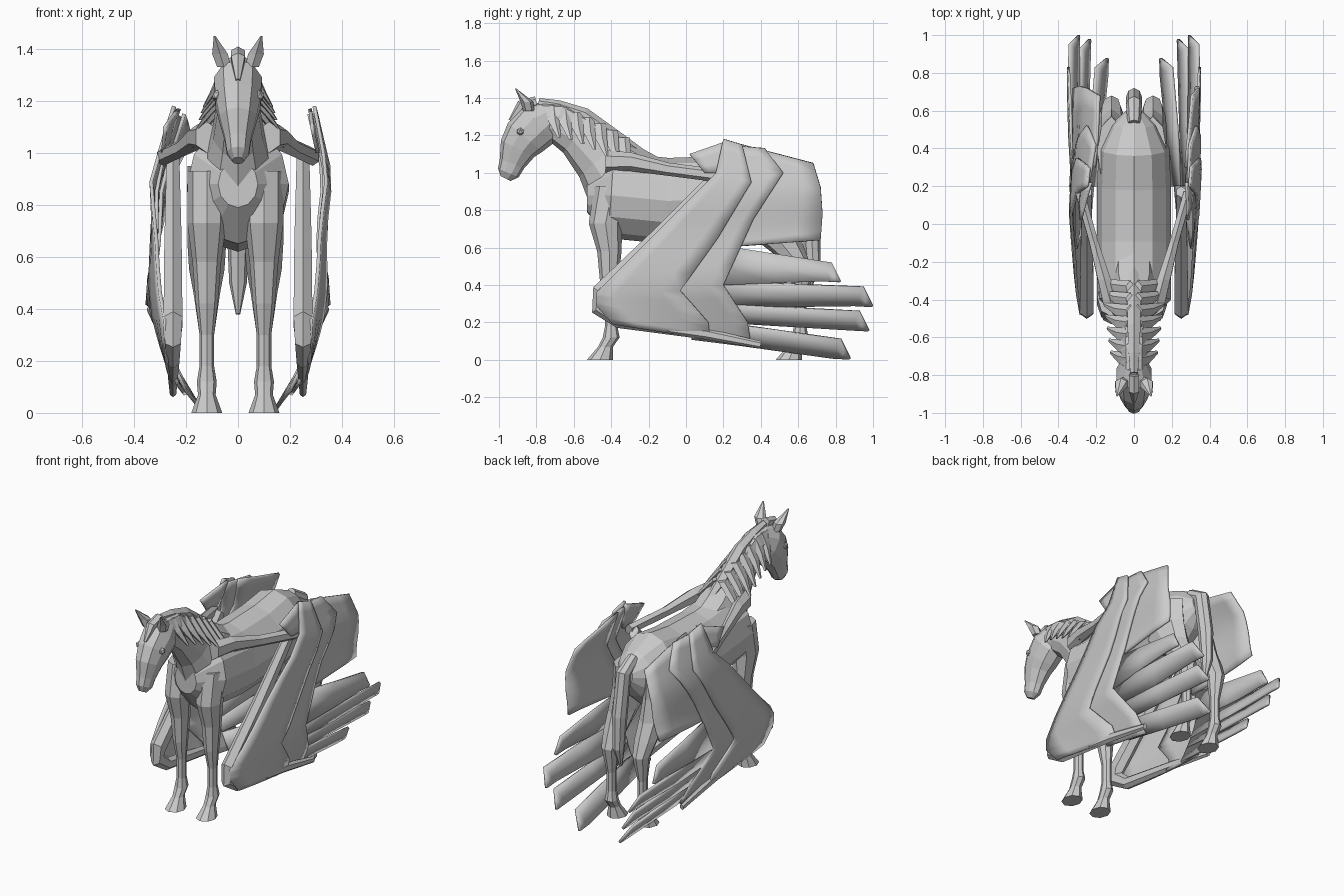
import bpy, bmesh, math
from mathutils import Vector, Matrix

cube = bpy.data.objects.get("Cube")
if cube:
    bpy.data.objects.remove(cube)

grey = bpy.data.materials.new("pale_grey")
grey.use_nodes = True
grey.diffuse_color = (.6, .6, .6, 1)
grey.node_tree.nodes["Principled BSDF"].inputs["Base Color"].default_value = grey.diffuse_color


def finish(name, bm):
    bmesh.ops.recalc_face_normals(bm, faces=bm.faces)
    mesh = bpy.data.meshes.new(name)
    bm.to_mesh(mesh)
    bm.free()
    mesh.materials.append(grey)
    obj = bpy.data.objects.new(name, mesh)
    bpy.context.collection.objects.link(obj)
    return obj


def skin(bm, rows, closed):
    """Fill quads between neighbouring rows of vertices."""
    for p, q in zip(rows, rows[1:]):
        count = len(p)
        for i in range(count if closed else count - 1):
            j = (i + 1) % count
            bm.faces.new((p[i], p[j], q[j], q[i]))


def tube(name, path, ratio, sides=8, side=1, x=lambda y, z: 0, level=False, widest=1):
    """Skin rings along a path of (y, z, radius); ratio sets the width against the depth."""
    bm = bmesh.new()
    centres = [Vector((y, z)) for y, z, radius in path]
    last = len(path) - 1
    rings = []
    for k, (y, z, radius) in enumerate(path):
        along = (centres[min(k + 1, last)] - centres[max(k - 1, 0)]).normalized()
        across = Vector((1, 0)) if level else Vector((-along.y, along.x))
        width = min(radius * ratio, widest)
        ring = []
        for i in range(sides):
            angle = math.tau * i / sides
            centre = centres[k] + across * radius * math.cos(angle)
            ring.append(bm.verts.new((side * (x(y, z) + width * math.sin(angle)), centre.x, centre.y)))
        rings.append(ring)
    skin(bm, rings, True)
    bm.faces.new(rings[0])
    bm.faces.new(rings[-1])
    return finish(name, bm)


# Torso, neck, head and tail
tube("torso", [(-.53, .88, .09), (-.4, .88, .23), (-.1, .85, .23), (.2, .86, .23),
               (.4, .9, .22), (.53, .92, .14), (.6, .93, .05)], .85, 12)
tube("neck", [(-.25, .9, .21), (-.37, .97, .21), (-.46, 1.08, .15), (-.58, 1.2, .12),
              (-.69, 1.27, .11), (-.77, 1.27, .11)], .67, 10)
tube("head", [(-.73, 1.3, .09), (-.79, 1.26, .13), (-.86, 1.19, .12), (-.9, 1.13, .1),
              (-.93, 1.05, .07), (-.95, 1, .06), (-.965, .97, .03)], .75, 10)
tube("tail", [(.53, 1.02, .04), (.63, .96, .05), (.67, .7, .05), (.68, .5, .04), (.66, .38, .01)], .85)
tube("forelock", [(-.8, 1.38, .03), (-.88, 1.36, .03), (-.94, 1.28, .01)], 1, 6)
tube("mane_crest", [(-.79, 1.37, .03), (-.69, 1.35, .04), (-.55, 1.3, .05),
                    (-.37, 1.17, .05), (-.17, 1.06, .02)], .8, 6)

# Cannon, fetlock and hoof, as offsets from the leg's own line
lower_leg = [(0, .3, .033), (0, .18, .033), (0, .12, .045), (-.03, .07, .04), (-.06, 0, .07)]
upper_legs = {
    "front": (-.4, [(-.39, .93, .1), (-.43, .73, .09), (-.41, .58, .065), (-.41, .42, .05)]),
    "hind": (.61, [(.38, .95, .19), (.4, .8, .18), (.48, .66, .13), (.57, .55, .08), (.62, .46, .06)])}

# Outline of the folded wing seen from the front, as (z, x)
bulge = [(0, .15), (.15, .24), (.4, .36), (.7, .34), (.9, .36), (1.2, .28)]


def wing_x(y, z, side):
    """Distance of the wing from the middle; it closes in towards the wrist."""
    for (low, a), (high, b) in zip(bulge, bulge[1:]):
        if z <= high:
            break
    full = a + (b - a) * (z - low) / (high - low)
    wrist = .26
    spread = min(max((y + .5) / 1.1, 0), 1) ** .6
    tuck = max(y, 0) * max(z - .6, 0) * .4 if side < 0 else 0
    return wrist + (full - wrist) * spread - tuck


def sheet(name, front, back, offset, side, columns=4, fine=3):
    """Thin feathered layer between two edge lines given in (y, z)."""
    bm = bmesh.new()
    rows = []
    for k in range((len(front) - 1) * fine + 1):
        i = min(k // fine, len(front) - 2)
        part = k / fine - i
        start = Vector(front[i]).lerp(Vector(front[i + 1]), part)
        end = Vector(back[i]).lerp(Vector(back[i + 1]), part)
        row = []
        for j in range(columns + 1):
            y, z = start.lerp(end, j / columns)
            row.append(bm.verts.new((side * (wing_x(y, z, side) + offset), y, z)))
        rows.append(row)
    skin(bm, rows, False)
    obj = finish(name, bm)
    bpy.ops.object.select_all(action='DESELECT')
    obj.select_set(True)
    bpy.context.view_layer.objects.active = obj
    bpy.ops.object.shade_smooth_by_angle(angle=math.radians(35))
    thickness = obj.modifiers.new("thickness", 'SOLIDIFY')
    thickness.thickness = .014
    thickness.offset = 0


# Edge lines of the wing's overlapping layers, from top to bottom
leading_edge = [(.2, 1.18), (.16, 1), (-.17, .67), (-.48, .36), (-.48, .29), (-.39, .19)]
covert_edge = [(.3, 1.15), (.35, .95), (.17, .65), (-.03, .37), (.12, .2), (.13, .11)]
quill_edge = [(.42, 1.13), (.52, 1), (.36, .75), (.2, .4), (.33, .2), (.35, .07)]
panel_edge = [(.68, 1.05), (.72, .92), (.73, .78), (.72, .64)]

# Flight feathers: top and bottom of the root, then the tip
feathers = [(.61, .4, (.83, .42)), (.42, .28, (1, .29)), (.3, .2, (.98, .16)), (.2, .09, (.88, .01))]

for side, tag in ((1, "left"), (-1, "right")):
    # Ears and eyes
    tube(tag + "_ear", [(-.84, 1.33, .03), (-.85, 1.38, .035), (-.91, 1.45, .004)], 1, 6, side,
         lambda y, z: .3 * z - .345, level=True)
    eye = bmesh.new()
    bmesh.ops.create_icosphere(eye, subdivisions=1, radius=.022,
                               matrix=Matrix.Translation((side * .08, -.885, 1.22)))
    finish(tag + "_eye", eye)

    # Mane locks hanging down each side of the crest
    locks = 7
    for i in range(locks):
        t = i / (locks - 1)
        y = -.72 + .38 * t
        top = 1.36 - .17 * t ** 1.4
        slope = .6 + .3 * t
        tube(f"{tag}_mane_lock_{i + 1}",
             [(y, top, .04), (y + .01, top - .08, .035), (y + .04, top - .17, .01)], .6, 5, side,
             lambda y, z: .02 + slope * (top - z), level=True)

    # Legs
    for kind, (line, upper) in upper_legs.items():
        path = upper + [(line + y, z, radius) for y, z, radius in lower_leg]
        tube(f"{tag}_{kind}_leg", path, .85, 8, side,
             lambda y, z: .11 - .01 * side, level=True, widest=.075)

    # Wing bones
    tube(tag + "_wing_upper_arm", [(-.43, 1.06, .06), (-.3, 1.06, .05), (-.1, 1.02, .035), (.17, .985, .035)],
         .8, 6, side, lambda y, z: .24 + .28 * y)
    tube(tag + "_wing_forearm", [(.17, .98, .04), (-.15, .64, .055), (-.45, .35, .06), (-.46, .28, .05),
                                 (-.36, .21, .04), (.1, .14, .03), (.4, .08, .02)],
         .7, 6, side, lambda y, z: .25)

    # Feather layers, each tucked under the one before
    tucked = [(y - .1, z) for y, z in covert_edge]
    sheet(tag + "_wing_small_coverts", leading_edge, covert_edge, .014, side)
    sheet(tag + "_wing_large_coverts", tucked, quill_edge, 0, side)
    sheet(tag + "_wing_inner_panel", covert_edge[:3] + [(.18, .6)], panel_edge, -.014, side)
    sheet(tag + "_wing_scapular", [(.02, 1.1), (.1, 1)], [(.22, 1.17), (.2, 1)], -.005, side)
    for n, (top, bottom, tip) in enumerate(feathers):
        y, z = tip
        root = .2
        sheet(f"{tag}_flight_feather_{n + 1}", [(root, top), (y - .05, z + .1), tip],
              [(root, bottom), (y - .1, z), (y - .01, z - .005)], -.01 - .004 * (n % 2), side, 2, 2)
